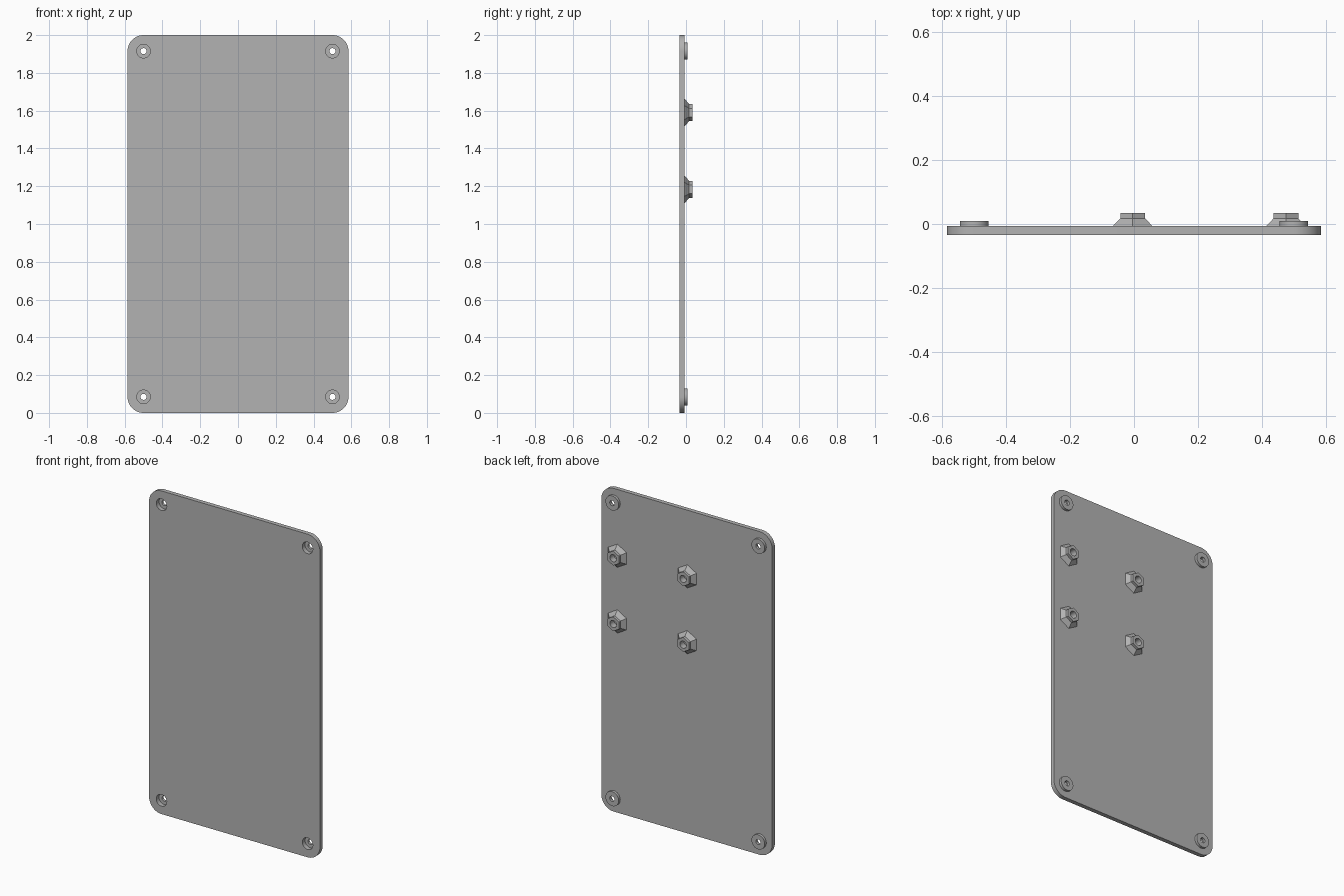
import bpy, bmesh
from math import sin, cos, pi, radians

default = bpy.data.objects.get("Cube")
if default:
    bpy.data.objects.remove(default, do_unlink=True)

HALF_W, HEIGHT, CORNER = 0.585, 2.0, 0.085
FRONT, BACK = -0.034, -0.007
BORE, HOLE = 0.036, 0.016
SEG = 48

grey = bpy.data.materials.new("plain_grey")
grey.use_nodes = True
grey.diffuse_color = (0.45, 0.45, 0.45, 1)
grey.node_tree.nodes["Principled BSDF"].inputs["Base Color"].default_value = (0.45, 0.45, 0.45, 1)


def finish(name, bm, location=(0, 0, 0)):
    """Turn a bmesh into a named, shaded object."""
    bmesh.ops.recalc_face_normals(bm, faces=bm.faces)
    mesh = bpy.data.meshes.new(name)
    bm.to_mesh(mesh)
    bm.free()
    mesh.materials.append(grey)
    obj = bpy.data.objects.new(name, mesh)
    obj.location = location
    bpy.context.collection.objects.link(obj)
    bpy.ops.object.select_all(action="DESELECT")
    obj.select_set(True)
    bpy.context.view_layer.objects.active = obj
    bpy.ops.object.shade_smooth_by_angle(angle=radians(25))
    return obj


def ring(bm, radius, y, hexagon=False, x=0, z=0):
    """Loop of vertices around the y axis, round or hexagonal with a point up."""
    verts = []
    for i in range(SEG):
        a = 2 * pi * i / SEG
        r = radius
        if hexagon:
            r *= cos(pi / 6) / cos(a % (pi / 3) - pi / 6)
        verts.append(bm.verts.new((x + r * sin(a), y, z + r * cos(a))))
    return verts


def skin(bm, loops):
    """Join successive loops with quads."""
    for a, b in zip(loops, loops[1:]):
        for i in range(SEG):
            j = (i + 1) % SEG
            bm.faces.new((a[i], a[j], b[j], b[i]))


def loop_edges(bm, verts):
    return [bm.edges.new((v, verts[(i + 1) % len(verts)])) for i, v in enumerate(verts)]


corners = [(sx * (HALF_W - CORNER), z) for sx in (-1, 1)
           for z in (CORNER, HEIGHT - CORNER)]

# Rounded plate with four screw recesses
bm = bmesh.new()
outline = []
for k, (sx, sz) in enumerate(((1, 1), (-1, 1), (-1, -1), (1, -1))):
    for i in range(13):
        a = pi / 2 * (k + i / 12)
        outline.append(bm.verts.new((
            sx * (HALF_W - CORNER) + CORNER * cos(a), FRONT,
            HEIGHT / 2 + sz * (HEIGHT / 2 - CORNER) + CORNER * sin(a))))
edges = loop_edges(bm, outline)
for x, z in corners:
    edges += loop_edges(bm, ring(bm, BORE, FRONT, x=x, z=z))
bmesh.ops.triangle_fill(bm, edges=edges, use_beauty=True, normal=(0, -1, 0))
extruded = bmesh.ops.extrude_face_region(bm, geom=bm.faces[:], use_keep_orig=True)
moved = [g for g in extruded["geom"] if isinstance(g, bmesh.types.BMVert)]
bmesh.ops.translate(bm, verts=moved, vec=(0, BACK - FRONT, 0))
finish("back_plate", bm)

# Round screw bosses behind the recesses
for x, z in corners:
    bm = bmesh.new()
    loops = [ring(bm, HOLE, BACK), ring(bm, 0.045, BACK),
             ring(bm, 0.045, 0.009), ring(bm, HOLE, 0.009)]
    skin(bm, loops + loops[:1])
    finish("screw_boss", bm, (x, 0, z))

# Hexagonal standoffs with flared feet and blind holes
for x in (-0.004, 0.475):
    for z in (1.183, 1.59):
        bm = bmesh.new()
        loops = [ring(bm, 0.072, BACK, True), ring(bm, 0.045, 0.017, True),
                 ring(bm, 0.045, 0.034, True), ring(bm, 0.022, 0.034),
                 ring(bm, 0.022, BACK + 0.001)]
        skin(bm, loops)
        bm.faces.new(loops[-1])
        finish("hex_standoff", bm, (x, 0, z))
